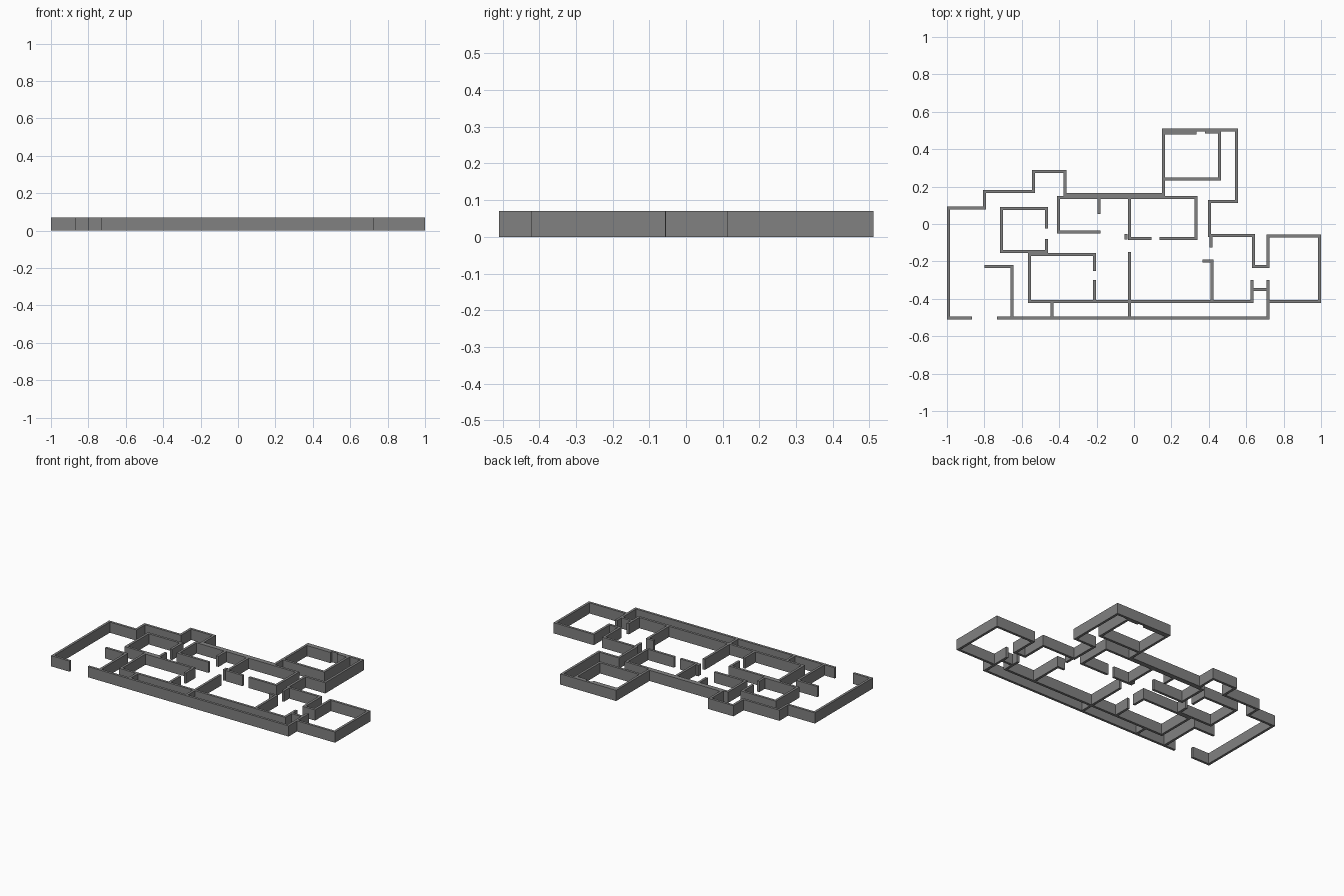
import bpy
import bmesh
from mathutils import Vector

if "Cube" in bpy.data.objects:
    bpy.data.objects.remove(bpy.data.objects["Cube"])

HEIGHT = 0.07
HALF = 0.008  # half the wall thickness

grey = bpy.data.materials.new("wall_grey")
grey.use_nodes = True
GREY = (0.22, 0.22, 0.22, 1)
grey.diffuse_color = GREY
grey.node_tree.nodes["Principled BSDF"].inputs["Base Color"].default_value = GREY


def wall(name, start, moves):
    """Mitred wall; moves alternate between new x and new y, e.g. 'x', value."""
    pts = [Vector(start)]
    for axis, value in moves:
        p = pts[-1].copy()
        setattr(p, axis, value)
        pts.append(p)
    normals = []
    for a, b in zip(pts, pts[1:]):
        d = (b - a).normalized()
        normals.append(Vector((-d.y, d.x)))
    # Corners are right angles, so a mitre offset is the sum of both normals
    offsets = [normals[0]]
    offsets += [m + n for m, n in zip(normals, normals[1:])]
    offsets.append(normals[-1])

    bm = bmesh.new()
    rings = []
    for p, o in zip(pts, offsets):
        l, r = p + o * HALF, p - o * HALF
        rings.append([bm.verts.new((q.x, q.y, z))
                      for q, z in ((l, 0), (r, 0), (r, HEIGHT), (l, HEIGHT))])
    for a, b in zip(rings, rings[1:]):
        for i in range(4):
            j = (i + 1) % 4
            bm.faces.new((a[i], a[j], b[j], b[i]))
    bm.faces.new(rings[0])
    bm.faces.new(rings[-1][::-1])
    bmesh.ops.recalc_face_normals(bm, faces=bm.faces[:])
    mesh = bpy.data.meshes.new(name)
    bm.to_mesh(mesh)
    bm.free()
    mesh.materials.append(grey)
    bpy.context.collection.objects.link(bpy.data.objects.new(name, mesh))


# Outer boundary, from the entrance gap around the back
wall("outer_wall_back", (-0.865, -0.502),
     [("x", -0.992), ("y", 0.085), ("x", -0.798), ("y", 0.175), ("x", -0.538),
      ("y", 0.28), ("x", -0.37), ("y", 0.158), ("x", 0.157), ("y", 0.503),
      ("x", 0.547), ("y", 0.12), ("x", 0.404), ("y", -0.062), ("x", 0.64),
      ("y", -0.228), ("x", 0.72)])
wall("side_room", (0.716, -0.236),
     [("y", -0.064), ("x", 0.992), ("y", -0.415), ("x", 0.716)])
wall("outer_wall_front", (0.716, -0.3), [("y", -0.502), ("x", -0.733)])

# Long inner front wall and the passage beside the side room
wall("inner_front_wall", (-0.568, -0.415), [("x", 0.632), ("y", -0.3)])
wall("passage_wall", (0.632, -0.35), [("x", 0.716)])
wall("centre_wall", (-0.024, -0.15), [("y", -0.502)])
wall("corridor_divider", (-0.438, -0.415), [("y", -0.502)])

# Front rooms
wall("front_room", (-0.56, -0.415),
     [("y", -0.162), ("x", -0.21), ("y", -0.25)])
wall("front_room_door_side", (-0.21, -0.3), [("y", -0.415)])
wall("hall_wall", (0.367, -0.197), [("x", 0.416), ("y", -0.415)])
wall("hall_stub", (0.413, -0.06), [("y", -0.125)])
wall("entrance_wall", (-0.8, -0.227), [("x", -0.652), ("y", -0.502)])

# Left room with a doorway on its inner side
wall("left_room", (-0.468, -0.025),
     [("y", 0.083), ("x", -0.708), ("y", -0.146), ("x", -0.468), ("y", -0.08)])

# Middle rooms
wall("middle_room", (-0.18, -0.042),
     [("x", -0.403), ("y", 0.142), ("x", 0.332), ("y", -0.078), ("x", 0.137)])
wall("middle_stub", (-0.187, 0.142), [("y", 0.053)])
wall("middle_partition", (-0.024, 0.142), [("y", -0.078), ("x", 0.093)])
wall("partition_stub", (-0.043, -0.053), [("y", -0.084)])

# Back room inside the tall wing
wall("back_room_lining", (0.157, 0.487), [("x", 0.335)])
wall("back_room", (0.38, 0.491),
     [("x", 0.457), ("y", 0.24), ("x", 0.157)])
